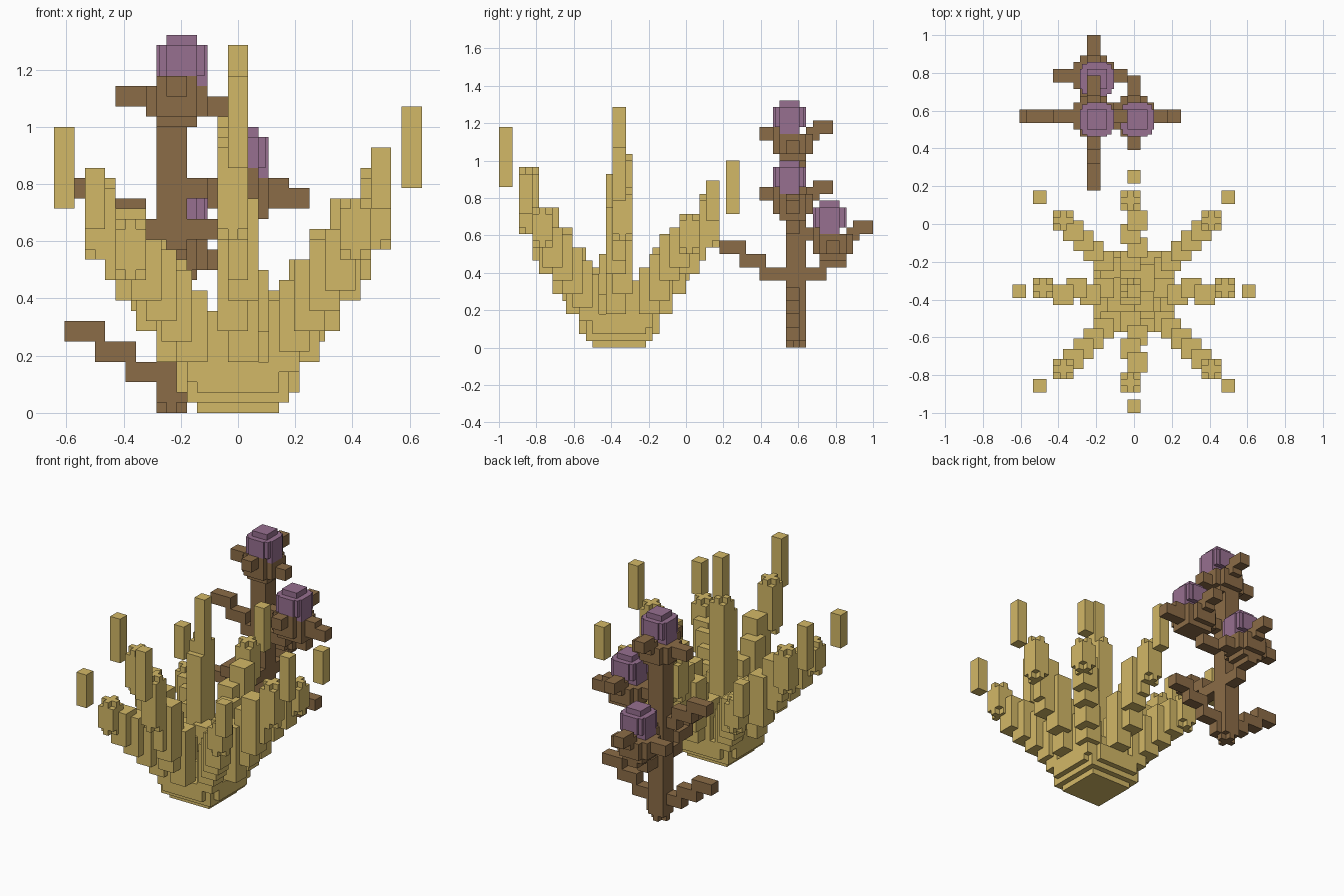
import bpy
import bmesh
from mathutils import Matrix, Vector

UNIT = 1 / 28          # edge length of one block
CENTRE = Vector((0, -10, 0))

cube = bpy.data.objects.get("Cube")
if cube:
    bpy.data.objects.remove(cube, do_unlink=True)


def make_material(name, red, green, blue):
    material = bpy.data.materials.new(name)
    material.use_nodes = True
    colour = (red, green, blue, 1)
    material.diffuse_color = colour
    shader = material.node_tree.nodes["Principled BSDF"]
    shader.inputs["Base Color"].default_value = colour
    return material


yellow = make_material("sandy yellow", .65, .48, .135)
brown = make_material("bark brown", .26, .15, .063)
purple = make_material("dusty purple", .31, .16, .28)


def box(low, high):
    """A box given by two corners, in blocks."""
    return Vector(low), Vector(high)


def block(x, y, width, depth, bottom, top):
    """A box given by its middle, footprint and height range."""
    return box((x - width / 2, y - depth / 2, bottom),
               (x + width / 2, y + depth / 2, top))


def build(name, boxes, material):
    bm = bmesh.new()
    for low, high in boxes:
        size, middle = high - low, (low + high) / 2
        matrix = Matrix.Translation(middle * UNIT) @ Matrix.Diagonal((*(size * UNIT), 1))
        bmesh.ops.create_cube(bm, size=1, matrix=matrix)
    mesh = bpy.data.meshes.new(name)
    bm.to_mesh(mesh)
    bm.free()
    mesh.materials.append(material)
    part = bpy.data.objects.new(name, mesh)
    bpy.context.collection.objects.link(part)


def pillar(x, y, bottom, top):
    return block(x, y, 3, 3, bottom, top)


def notched_pillar(x, y, bottom, top):
    """A pillar with notched corners at both ends."""
    return [pillar(x, y, bottom + 1, top - 1),
            block(x, y, 3, 1, bottom, top),
            block(x, y, 1, 3, bottom, top)]


# Stepped base of the coral with its tall middle
base = [block(0, CENTRE.y, 8, 8, 0, 8),
        block(0, CENTRE.y, 10, 10, 1, 4),
        block(0, CENTRE.y, 12, 8, 2, 5),
        block(0, CENTRE.y, 8, 12, 2, 5)]
build("coral_base", base, yellow)
build("coral_middle", notched_pillar(-.5, CENTRE.y + .5, 4, 29)
      + [pillar(-.5, CENTRE.y - .5, 4, 26),
         pillar(1.5, CENTRE.y - 1.5, 4, 14)], yellow)
build("middle_spike", [block(0, CENTRE.y, 2, 2, 24, 36)], yellow)


def straight_arm(name, across, along, lift, tip, spike):
    """Pillars stepping outwards and up, then a loose spike."""
    side = Vector((abs(along) * -.5, abs(across) * .5, 0))
    direction = Vector((across, along, 0))
    boxes = []
    for reach, bottom, top in ((4.5, 3, 12), (6.5, 5, 15), (8.5, 8, 17 + lift),
                               (10.5, 11, 20 + lift)):
        spot = CENTRE + direction * reach + side
        boxes.append(pillar(spot.x, spot.y, bottom, top))
        side = -side
    spot = CENTRE + direction * 13.5 + Vector((abs(along) * -.5, abs(across) * .5, 0))
    boxes += notched_pillar(spot.x, spot.y, *tip)
    # slim link behind the outer pillar
    spot = CENTRE + direction * 11.5
    boxes.append(block(spot.x, spot.y, 2 + abs(across), 2 + abs(along), 13, 20 + lift))
    build(name + "_arm", boxes, yellow)
    spot = CENTRE + direction * 17
    build(name + "_spike", [block(spot.x, spot.y, 2, 2, *spike)], yellow)


straight_arm("left", 1, 0, 1, (16, 24), (22, 30))
straight_arm("right", -1, 0, 0, (15, 23), (20, 28))
straight_arm("back", 0, 1, 0, (15, 23), (20, 28))
straight_arm("front", 0, -1, 1, (17, 27), (24, 33))


def diagonal_arm(name, across, along, lift):
    boxes = []
    for reach, bottom, top in ((4, 3, 10), (5, 5, 12), (6.5, 7, 14),
                               (8, 9, 16), (9.5, 11, 17)):
        rise = lift * reach / 14
        boxes.append(pillar(across * reach + .5, CENTRE.y + along * reach - .5,
                            round(bottom + rise), round(top + rise)))
    boxes += notched_pillar(across * 11 + .5, CENTRE.y + along * 11 - .5,
                            13 + lift, 19 + lift)
    build(name + "_arm", boxes, yellow)
    spike = block(across * 14, CENTRE.y + along * 14, 2, 2, 18 + lift, 24 + lift)
    build(name + "_spike", [spike], yellow)


diagonal_arm("front_right", -1, -1, 0)
diagonal_arm("front_left", 1, -1, 2)
diagonal_arm("back_right", -1, 1, -2)
diagonal_arm("back_left", 1, 1, 1)

# Trunk of the tree with a cross-shaped foot
TRUNK = Vector((-6.5, 16.5, 0))
build("trunk", [block(TRUNK.x, TRUNK.y, 3, 3, 1, 29),
                block(TRUNK.x, TRUNK.y, 1, 3, 0, 1),
                block(TRUNK.x, TRUNK.y, 3, 1, 0, 1)], brown)


def stair_branch(name, start, direction, steps):
    """Overlapping steps that climb away from the trunk."""
    boxes = []
    for step in range(steps):
        middle = Vector(start) + Vector(direction) * (3 * step + 1)
        width = 4 if direction[0] else 2
        depth = 4 if direction[1] else 2
        bottom = middle.z + 2 * step
        boxes.append(block(middle.x, middle.y, width, depth, bottom, bottom + 2))
    build(name, boxes, brown)


stair_branch("low_right_branch", (-8, 16, 3), (-1, 0, 0), 3)
stair_branch("low_left_branch", (-7, 16, 1), (1, 0, 0), 4)
stair_branch("high_right_branch", (-7, 16, 17), (-1, 0, 0), 3)
stair_branch("front_branch", (-6, 14, 10), (0, -1, 0), 3)
stair_branch("back_branch", (-6, 18, 10), (0, 1, 0), 2)
build("left_bough", [box((-5, 15, 17), (-1, 17, 19)),
                     box((-2, 14, 19), (3, 18, 20)),
                     box((3, 15, 20), (5, 17, 23)),
                     box((5, 15, 20), (7, 17, 22))], brown)


def bloom(name, offset):
    """A knobbly bud with four twigs, holding a rounded flower."""
    shift = Vector(offset)
    x, y = -6, 16
    bud = [block(x, y, 6, 4, 29, 32),
           block(x, y, 4, 6, 29, 32),
           block(x, y, 4, 4, 28, 32),
           block(x, y - 2.5, 4, 1, 32, 33)]
    twigs = [block(x - 4.5, y, 3, 2, 30, 32),
             block(x + 4, y, 2, 2, 29, 31),
             block(x, y - 4, 2, 2, 31, 33),
             block(x, y + 4.5, 2, 3, 32, 34),
             block(x, y + 3, 2, 2, 31, 33)]
    x, y = x + .5, y - .5
    flower = [block(x, y, 5, 3, 32, 36),
              block(x, y, 3, 5, 33, 36),
              block(x, y, 4.4, 4.4, 33, 36),
              block(x, y, 3, 3, 36, 37)]
    for part, boxes, material in (("bud", bud, brown), ("twigs", twigs, brown),
                                  ("flower", flower, purple)):
        build(name + "_" + part, [(a + shift, b + shift) for a, b in boxes], material)


bloom("top", (0, 0, 0))
bloom("left", (6, 0, -9))
bloom("back", (0, 6, -15))
